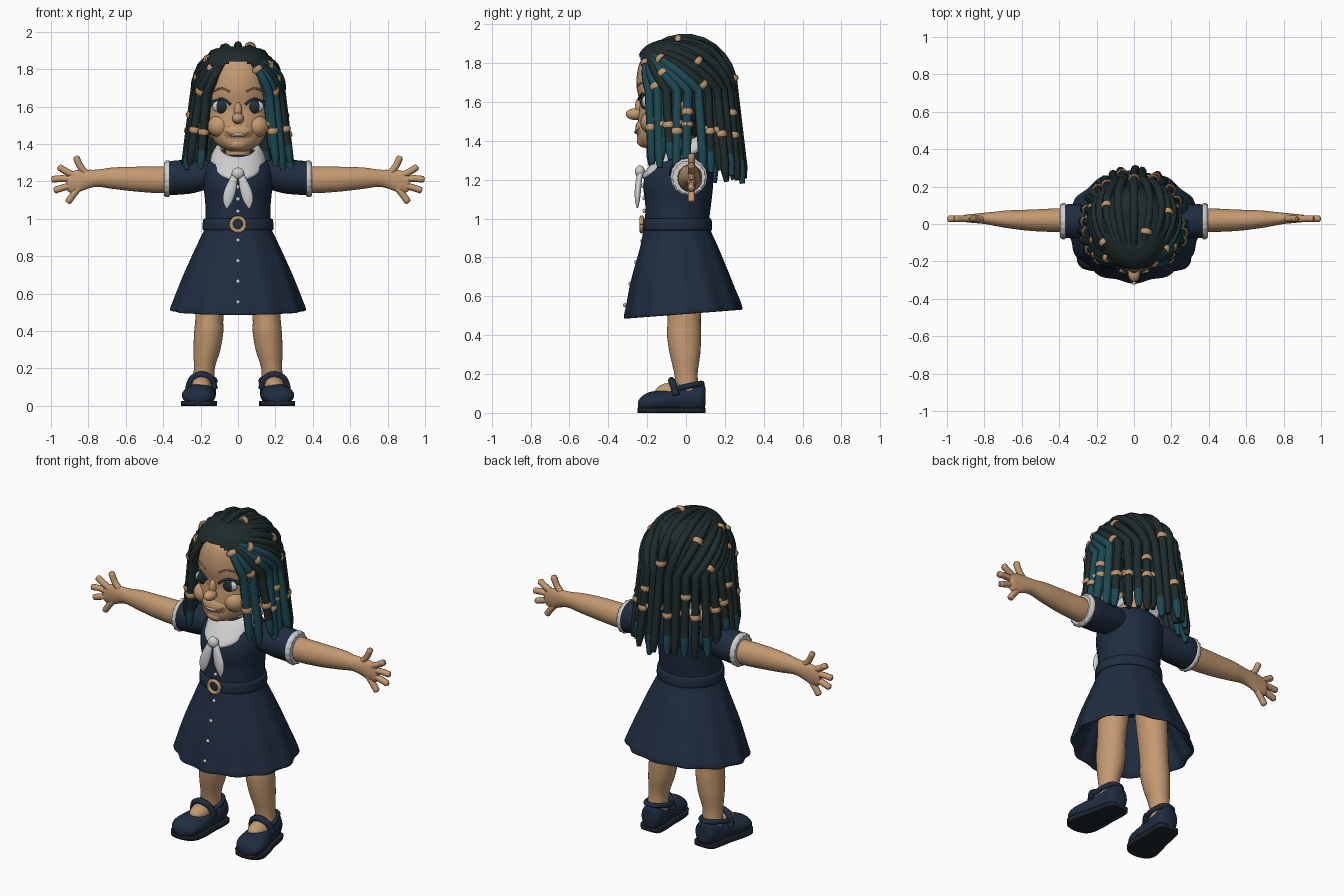
import bpy, bmesh, math, random
from mathutils import Vector, Matrix

random.seed(4)
if "Cube" in bpy.data.objects:
    bpy.data.objects.remove(bpy.data.objects["Cube"])


def material(name, r, g, b):
    m = bpy.data.materials.new(name)
    m.use_nodes = True
    m.diffuse_color = (r, g, b, 1)
    m.node_tree.nodes["Principled BSDF"].inputs["Base Color"].default_value = (r, g, b, 1)
    return m


SKIN = material("skin", .55, .32, .165)
NAVY = material("navy_cloth", .014, .026, .052)
WHITE = material("white_cloth", .62, .62, .63)
HAIR = material("dark_hair", .013, .024, .024)
TEAL = material("teal_hair", .012, .065, .085)
BEAD = material("tan_bead", .52, .3, .15)
BROWN = material("brown_line", .3, .16, .08)
EYE = material("dark_eye", .015, .03, .04)
SOLE = material("dark_sole", .012, .018, .025)


def finish(bm, name, mat, mirror=False):
    bmesh.ops.recalc_face_normals(bm, faces=bm.faces)
    me = bpy.data.meshes.new(name)
    bm.to_mesh(me)
    bm.free()
    for p in me.polygons:
        p.use_smooth = len(p.vertices) < 5
    me.materials.append(mat)
    ob = bpy.data.objects.new(name, me)
    bpy.context.collection.objects.link(ob)
    if mirror:
        ob.modifiers.new("mirror", 'MIRROR').use_mirror_merge = False
    return ob


def smooth_path(pts, sub):
    """Catmull-Rom through tuples of any length."""
    out = []
    for i in range(len(pts) - 1):
        a, b, c, d = pts[max(i - 1, 0)], pts[i], pts[i + 1], pts[min(i + 2, len(pts) - 1)]
        for k in range(sub):
            t = k / sub
            out.append(tuple(q + .5 * t * (r - p + t * (2 * p - 5 * q + 4 * r - s + t * (3 * (q - r) + s - p)))
                             for p, q, r, s in zip(a, b, c, d)))
    return out + [tuple(pts[-1])]


def loft(name, stations, mat, axis='Z', sides=32, sub=4, ripple=(0, 1), shape=None,
         keep=None, caps=True, mirror=False):
    """Stations: position along axis, two centre values, two radii."""
    bm = bmesh.new()
    rings = []
    path = smooth_path(stations, sub)
    for i, (t, ca, cb, ra, rb) in enumerate(path):
        ring = []
        for k in range(sides):
            w = 2 * math.pi * k / sides
            f = 1 + ripple[0] * i / len(path) * math.cos(ripple[1] * w)
            a, b = ca + ra * f * math.cos(w), cb + rb * f * math.sin(w)
            co = Vector({'X': (t, a, b), 'Y': (a, t, b), 'Z': (a, b, t)}[axis])
            ring.append(bm.verts.new(shape(co) if shape else co))
        rings.append(ring)
    for r, s in zip(rings, rings[1:]):
        for k in range(sides):
            n = (k + 1) % sides
            bm.faces.new((r[k], r[n], s[n], s[k]))
    if caps:
        bm.faces.new(rings[0])
        bm.faces.new(rings[-1])
    if keep:
        bad = [f for f in bm.faces if not keep(f.calc_center_median())]
        bmesh.ops.delete(bm, geom=bad, context='FACES')
    return finish(bm, name, mat, mirror)


def ball(name, loc, size, mat, mirror=False):
    bm = bmesh.new()
    bmesh.ops.create_uvsphere(bm, u_segments=20, v_segments=12, radius=1,
                              matrix=Matrix.Translation(loc) @ Matrix.Diagonal((*size, 1)))
    return finish(bm, name, mat, mirror)


def tubes(name, splines, mats, radius):
    """Each spline: points, radius factors, material index."""
    cu = bpy.data.curves.new(name, 'CURVE')
    cu.dimensions = '3D'
    cu.bevel_depth, cu.bevel_resolution, cu.use_fill_caps = radius, 2, True
    for m in mats:
        cu.materials.append(m)
    for pts, radii, mi in splines:
        sp = cu.splines.new('POLY')
        sp.points.add(len(pts) - 1)
        sp.material_index = mi
        for p, co, r in zip(sp.points, pts, radii):
            p.co, p.radius = (*co, 1), r
    ob = bpy.data.objects.new(name, cu)
    bpy.context.collection.objects.link(ob)


def paired_tube(name, pts, mat, radius, end=.5):
    path = smooth_path(pts, 5)
    radii = [1] * (len(path) - 1) + [end]
    tubes(name, [([(s * x, y, z) for x, y, z in path], radii, 0) for s in (1, -1)], [mat], radius)


# Head and face
head = [(1.36, 0, -.14, .04, .06), (1.375, 0, -.13, .08, .105), (1.41, 0, -.11, .125, .14),
        (1.47, 0, -.085, .157, .165), (1.53, 0, -.058, .178, .187), (1.6, 0, -.035, .188, .205),
        (1.68, 0, -.032, .19, .223), (1.76, 0, -.03, .185, .22), (1.82, 0, -.03, .167, .2),
        (1.87, 0, -.03, .13, .16), (1.9, 0, -.03, .07, .09)]
loft("head", head, SKIN)
cap = [(z + (.02 if z > 1.8 else 0), x, y, a + .014, b + .014) for z, x, y, a, b in head]
loft("hair_cap", cap, HAIR, sides=48, sub=6,
     keep=lambda c: c.z > max(1.43, 1.45 + 1.75 * (-c.y - .02)))
loft("neck", [(1.24, 0, -.02, .085, .085), (1.33, 0, -.02, .068, .068), (1.45, 0, -.03, .07, .07)], SKIN)
ball("nose", (0, -.262, 1.537), (.033, .048, .03), SKIN)
ball("nose_bridge", (0, -.235, 1.575), (.022, .028, .05), SKIN)
ball("muzzle", (0, -.213, 1.462), (.085, .048, .055), SKIN)
ball("chin", (0, -.213, 1.4), (.055, .04, .035), SKIN)
ball("cheek", (.098, -.175, 1.495), (.065, .06, .06), SKIN, True)
ball("ear", (.19, .0, 1.57), (.02, .035, .055), SKIN, True)
ball("eye_white", (.088, -.208, 1.6), (.05, .02, .034), WHITE, True)
ball("iris", (.085, -.213, 1.6), (.037, .021, .037), EYE, True)
face = lambda x, z, y0=-.25: (x, y0 + 3.5 * x * x, z)
paired_tube("upper_lash", [face(.04, 1.612), face(.085, 1.642), face(.125, 1.628), face(.155, 1.63, -.26)], EYE, .007)
paired_tube("lash_tip", [face(.12, 1.615), face(.15, 1.608, -.26)], EYE, .005)
paired_tube("eyebrow", [face(.045, 1.68, -.257), face(.09, 1.698, -.257), face(.135, 1.68, -.257)], BROWN, .005)
paired_tube("mouth", [(0, -.261, 1.442), (.035, -.256, 1.447), (.07, -.237, 1.468)], BROWN, .006)
ball("teeth", (0, -.256, 1.451), (.035, .008, .008), WHITE)

# Hair strands sweeping back from the forehead and hanging down
CENTRE, RADII = Vector((0, -.015, 1.66)), Vector((.235, .26, .27))


def strand(angle, scale, tip_z):
    c, s = math.cos(angle), math.sin(angle)
    root, side = Vector((.38 * c, -.72, .74)).normalized(), Vector((c, s, 0))
    pts = []
    for i in range(11):
        d = root.slerp(side, i / 10)
        pts.append(CENTRE + scale * Vector(a * b for a, b in zip(d, RADII)))
    base, wob = pts[-1].copy(), random.uniform(-.02, .02)
    for i in range(1, 9):
        t = i / 8
        flare = 1 + .22 * t
        pts.append(Vector((base.x * flare - s * wob * t, base.y * (flare if base.y > 0 else 1 - .1 * t) + c * wob * t,
                           base.z + (tip_z - base.z) * t)))
    return pts


splines = []
for layer, (count, scale) in enumerate(((23, 1), (17, .92))):
    for i in range(count):
        u = i / (count - 1)
        angle = math.radians(-43 + 266 * u)
        tip = 1.25 - .07 * math.sin(angle) + random.uniform(-.035, .035) + .05 * layer
        pts = strand(angle, scale * random.uniform(.98, 1.02), tip)
        hue = 1 if u < .24 and i % 4 != 2 else 0
        radii = [.6 + .4 * min(1, k / 5) for k in range(len(pts) - 1)] + [.55]
        if i % 2 == 0 and not hue:
            splines.append((pts[:-2], radii[:-2], 0))
            splines.append((pts[-3:], radii[-3:], 1))
        else:
            splines.append((pts, radii, hue))
        # Beads threaded on the strands
        spots = [(3, 9, 14, 6, 12)[i % 5]] + ([14] if i % 3 == 0 else [])
        for k in spots if layer == 0 else [14]:
            step = (pts[k + 1] - pts[k]).normalized() * .014
            splines.append(([pts[k] - step, pts[k], pts[k] + step], [1.15, 1.4, 1.15], 2))
tubes("hair_strands", splines, [HAIR, TEAL, BEAD], .024)

# Dress
loft("bodice", [(.93, 0, -.045, .175, .165), (1.0, 0, -.045, .175, .165), (1.08, 0, -.04, .175, .17),
                (1.18, 0, -.04, .185, .18), (1.26, 0, -.025, .185, .162), (1.31, 0, -.015, .15, .125),
                (1.34, 0, -.01, .08, .08)], NAVY)


def hem_tilt(co):
    if co.z < .65:
        co.z += .07 * co.y * (.65 - co.z) / .13
    return co


loft("skirt", [(.98, 0, -.045, .172, .163), (.93, 0, -.045, .185, .175), (.85, 0, -.035, .222, .2),
               (.7, 0, -.025, .288, .25), (.57, 0, -.015, .338, .287), (.515, 0, -.015, .355, .298),
               (.525, 0, -.015, .33, .28), (.65, 0, -.02, .27, .23), (.8, 0, -.02, .2, .17)],
     NAVY, sides=72, ripple=(.04, 12), shape=hem_tilt)
loft("belt", [(.94, 0, -.045, .178, .168), (.945, 0, -.045, .189, .179), (.995, 0, -.045, .186, .176),
              (1.0, 0, -.045, .17, .16)], NAVY)
ring = [(.036 * math.cos(a), -.228, .97 + .036 * math.sin(a)) for a in (math.tau * k / 20 for k in range(21))]
tubes("buckle", [(ring, [1] * 21, 0)], [BEAD], .011)
for n, (z, y) in enumerate(((.555, -.316), (.665, -.287), (.775, -.257), (.885, -.227), (1.04, -.215), (1.105, -.216),
                            (1.17, -.222))):
    ball("button_%d" % n, (0, y, z), (.011, .008, .011), WHITE)
loft("sleeve", [(.08, .0, 1.23, .075, .06), (.17, .005, 1.235, .09, .08), (.25, .01, 1.225, .09, .09),
                (.33, .015, 1.22, .092, .092), (.375, .015, 1.215, .088, .09)], NAVY, 'X', mirror=True)
loft("sleeve_trim", [(.365, .015, 1.215, .089, .091), (.37, .015, 1.215, .095, .096), (.385, .015, 1.213, .093, .094),
                     (.395, .015, 1.212, .084, .085)], WHITE, 'X', sides=48, ripple=(.05, 16), mirror=True)


# Collar and neck bow
def collar_slope(co):
    co.z += .5 * co.y
    return co


loft("collar", [(1.375, 0, -.02, .085, .09), (1.395, 0, -.022, .1, .105), (1.375, 0, -.026, .125, .145),
                (1.34, 0, -.03, .145, .19), (1.322, 0, -.03, .146, .195), (1.31, 0, -.03, .135, .185)],
     WHITE, shape=collar_slope, caps=False)
ball("bow_knot", (0, -.237, 1.242), (.034, .026, .032), WHITE)
loft("bow_tail", [(1.25, .012, -.23, .012, .012), (1.2, .028, -.242, .024, .016), (1.14, .045, -.248, .032, .016),
                  (1.09, .055, -.25, .024, .012), (1.055, .06, -.25, .004, .004)], WHITE, mirror=True)

# Arms and hands
loft("arm", [(.3, .02, 1.21, .065, .07), (.42, .02, 1.208, .063, .071), (.55, .02, 1.212, .057, .066),
             (.67, .025, 1.217, .048, .057), (.75, .028, 1.217, .037, .046), (.8, .03, 1.212, .03, .05),
             (.86, .03, 1.2, .024, .06), (.9, .03, 1.195, .02, .054), (.92, .03, 1.195, .012, .035)],
     SKIN, 'X', mirror=True)
fingers = {"thumb": ((.79, 1.225), (.84, 1.275), (.868, 1.335)), "index": ((.87, 1.23), (.915, 1.25), (.962, 1.28)),
           "middle": ((.88, 1.21), (.94, 1.215), (.998, 1.21)), "ring": ((.88, 1.18), (.93, 1.168), (.985, 1.15)),
           "little": ((.85, 1.165), (.88, 1.13), (.912, 1.085))}
for finger, pts in fingers.items():
    paired_tube(finger + "_finger", [(x, .028, z) for x, z in pts], SKIN, .018)

# Legs and shoes
loft("leg", [(.1, .185, .01, .058, .058), (.2, .18, 0, .056, .06), (.3, .166, -.005, .072, .078),
             (.4, .156, -.01, .078, .088), (.48, .152, -.01, .075, .086), (.75, .13, -.01, .085, .095)],
     SKIN, mirror=True)
ball("foot", (.195, -.065, .105), (.055, .095, .052), SKIN, True)
shoe = [(.1, .18, .085, .015, .04), (.088, .18, .08, .055, .07), (.03, .185, .072, .068, .075),
        (-.05, .195, .065, .074, .062), (-.12, .205, .06, .085, .058), (-.19, .214, .054, .086, .052),
        (-.232, .215, .045, .06, .036), (-.248, .215, .04, .01, .015)]


def flat_bottom(co):
    co.z = max(co.z, .018)
    return co


def sole_shape(co):
    co.z = 0 if co.z < .05 else .025
    return co


loft("shoe", shoe, NAVY, 'Y', shape=flat_bottom, mirror=True)
loft("shoe_sole", [(y * 1.01, x, .05, r + .006, .04) for y, x, _, r, _ in shoe], SOLE, 'Y',
     shape=sole_shape, mirror=True)
paired_tube("shoe_strap", [(.125, -.05, .09), (.145, -.065, .145), (.195, -.075, .168), (.245, -.065, .145),
                           (.266, -.05, .09)], NAVY, .018, 1)
paired_tube("shoe_collar", [(.13, -.05, .125), (.122, .0, .135), (.145, .065, .15), (.182, .082, .152),
                            (.222, .065, .15), (.247, .0, .135), (.255, -.05, .125)], NAVY, .014, 1)
